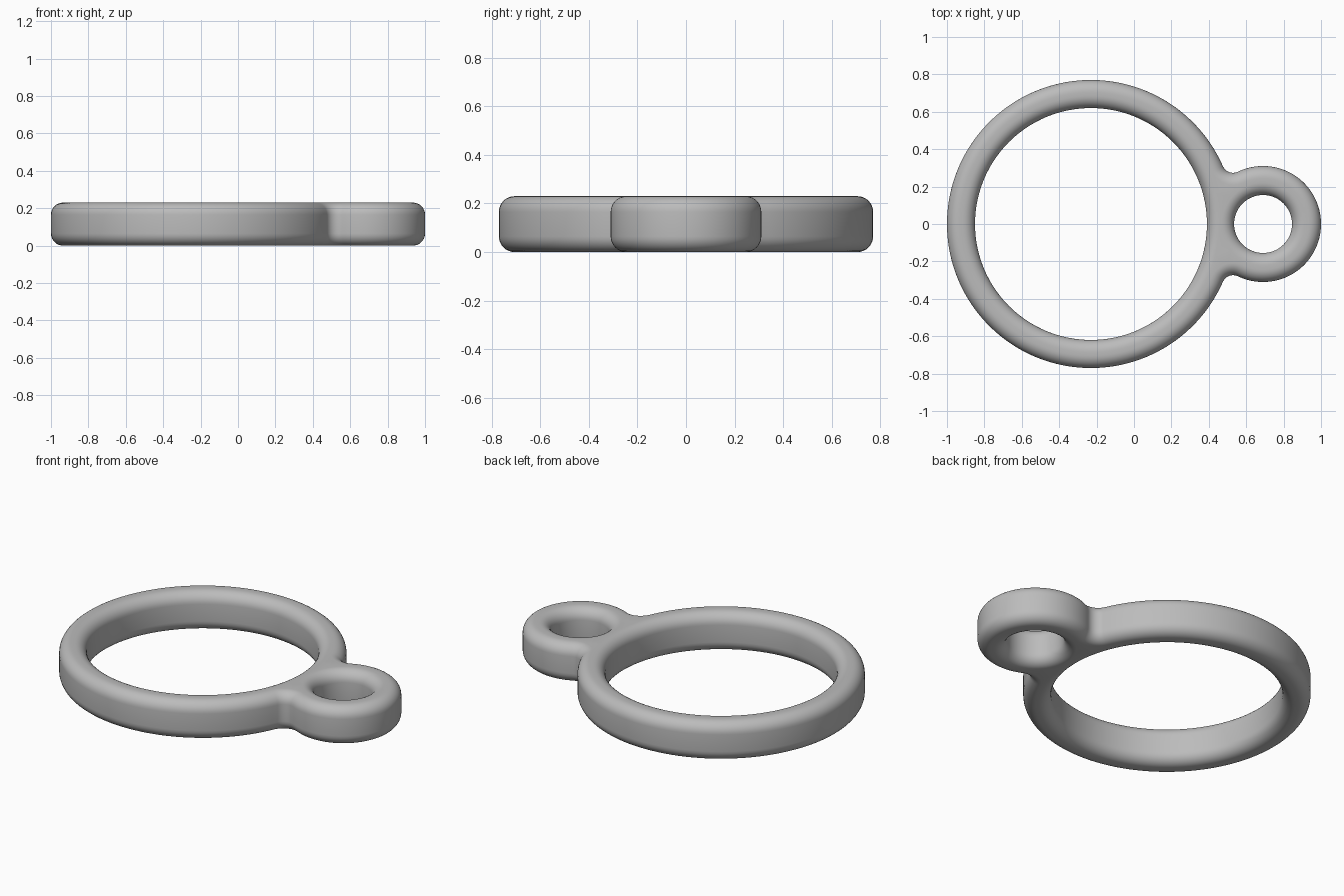
import bpy
import bmesh
from math import pi, sin, cos, atan2, sqrt

cube = bpy.data.objects.get("Cube")
if cube:
    bpy.data.objects.remove(cube, do_unlink=True)

# Main dimensions
BIG_X, BIG_OUT, BIG_IN = -0.23, 0.77, 0.62
EYE_X, EYE_OUT, EYE_IN = 0.69, 0.31, 0.155
HEIGHT, ROUND, FILLET = 0.23, 0.065, 0.06
STEPS = 8

# Centre of the fillet that is tangent to both outer circles
span = EYE_X - BIG_X
a, b = BIG_OUT + FILLET, EYE_OUT + FILLET
off = (span**2 + a**2 - b**2) / (2 * span)
FX, FY = BIG_X + off, sqrt(a**2 - off**2)
ANG_BIG = atan2(FY, FX - BIG_X)
ANG_EYE = atan2(FY, FX - EYE_X)


def arc(cx, cy, r, start, end, n):
    """Points along an arc, without its last point."""
    angles = [start + (end - start) * i / n for i in range(n)]
    return [(cx + r * cos(t), cy + r * sin(t)) for t in angles]


def outline(d):
    """Outer contour, moved inward by d."""
    return (arc(EYE_X, 0, EYE_OUT - d, -ANG_EYE, ANG_EYE, 64)
            + arc(FX, FY, FILLET + d, ANG_EYE + pi, ANG_BIG + pi, 12)
            + arc(BIG_X, 0, BIG_OUT - d, ANG_BIG, 2 * pi - ANG_BIG, 128)
            + arc(FX, -FY, FILLET + d, -ANG_BIG - pi, -ANG_EYE - pi, 12))


def big_hole(d):
    return arc(BIG_X, 0, BIG_IN + d, 0, 2 * pi, 128)


def eye_hole(d):
    return arc(EYE_X, 0, EYE_IN + d, 0, 2 * pi, 64)


# Rounded wall profile: (inset, height) from bottom to top
quarter = [i * pi / 2 / STEPS for i in range(STEPS + 1)]
lower = [(ROUND * (1 - sin(t)), ROUND * (1 - cos(t))) for t in quarter]
profile = lower + [(d, HEIGHT - z) for d, z in reversed(lower)]

# Walls of the outer contour and both holes
bm = bmesh.new()
rims = {0: [], len(profile) - 1: []}
for contour in (outline, big_hole, eye_hole):
    previous = None
    for level, (d, z) in enumerate(profile):
        loop = [bm.verts.new((x, y, z)) for x, y in contour(d)]
        n = len(loop)
        if previous:
            for i in range(n):
                j = (i + 1) % n
                bm.faces.new((previous[i], previous[j], loop[j], loop[i]))
        if level in rims:
            rims[level] += [bm.edges.get((loop[i], loop[(i + 1) % n])) or
                            bm.edges.new((loop[i], loop[(i + 1) % n]))
                            for i in range(n)]
        previous = loop

# Flat top and bottom between the rims
for level, edges in rims.items():
    bmesh.ops.triangle_fill(bm, edges=edges, use_beauty=True,
                            normal=(0, 0, 1 if level else -1))
bmesh.ops.recalc_face_normals(bm, faces=bm.faces[:])

mesh = bpy.data.meshes.new("ring_with_eyelet")
bm.to_mesh(mesh)
bm.free()
ring = bpy.data.objects.new("ring_with_eyelet", mesh)
bpy.context.collection.objects.link(ring)

# Grey material
grey = bpy.data.materials.new("plain_grey")
grey.use_nodes = True
colour = (0.5, 0.5, 0.5, 1)
grey.diffuse_color = colour
grey.node_tree.nodes["Principled BSDF"].inputs["Base Color"].default_value = colour
mesh.materials.append(grey)

bpy.ops.object.select_all(action="DESELECT")
ring.select_set(True)
bpy.context.view_layer.objects.active = ring
bpy.ops.object.shade_smooth_by_angle(angle=pi / 5)
